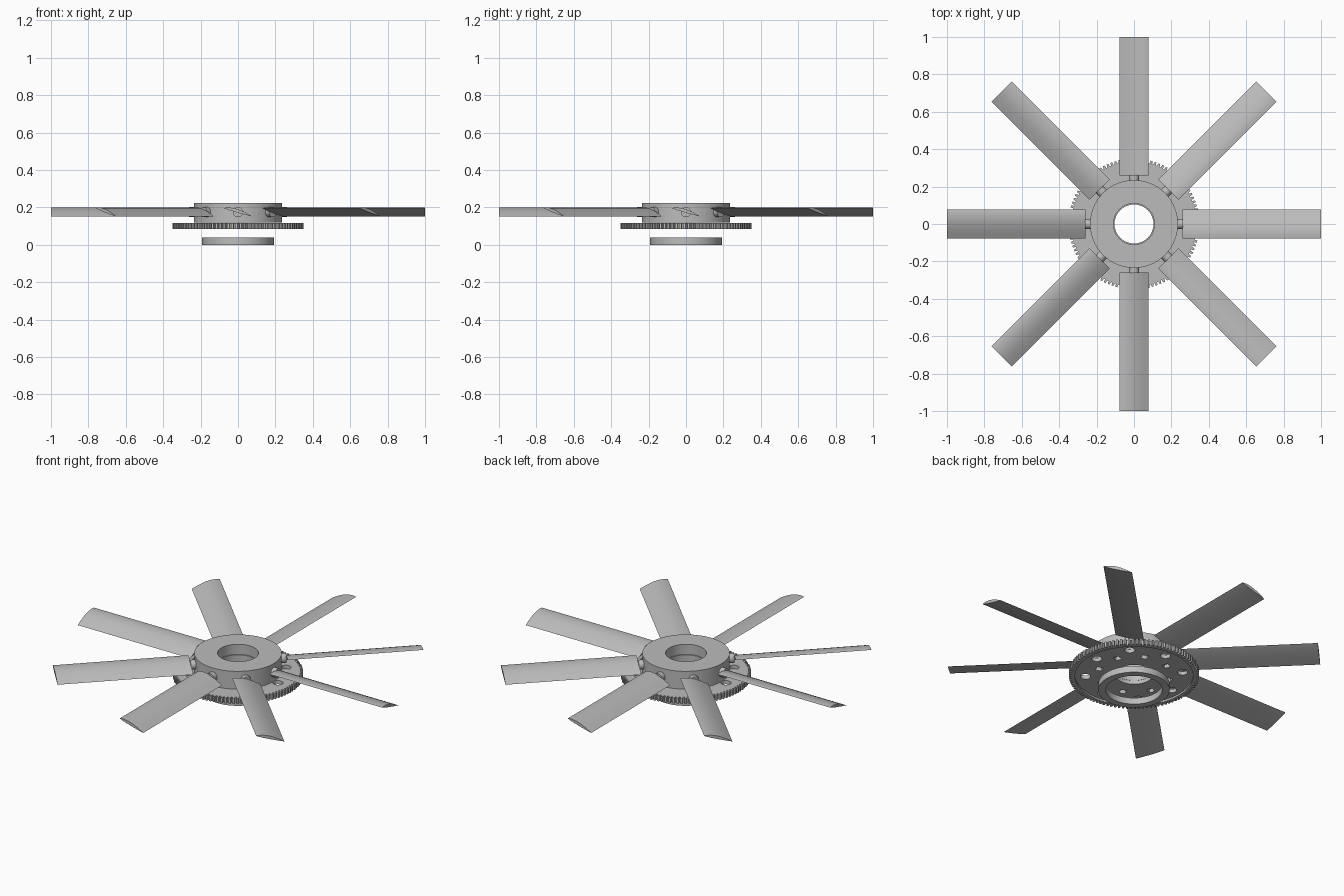
import bpy, bmesh, math
from mathutils import Matrix, Vector

if "Cube" in bpy.data.objects:
    bpy.data.objects.remove(bpy.data.objects["Cube"])

grey = bpy.data.materials.new("plain grey")
grey.use_nodes = True
COLOUR = (0.5, 0.5, 0.5, 1)
grey.diffuse_color = COLOUR
grey.node_tree.nodes["Principled BSDF"].inputs["Base Color"].default_value = COLOUR

BLADES = 8
TEETH = 100
MID_Z = 0.175


def finish(bm, name, smooth=True):
    bmesh.ops.recalc_face_normals(bm, faces=bm.faces)
    mesh = bpy.data.meshes.new(name)
    bm.to_mesh(mesh)
    bm.free()
    mesh.materials.append(grey)
    ob = bpy.data.objects.new(name, mesh)
    bpy.context.collection.objects.link(ob)
    bpy.ops.object.select_all(action="DESELECT")
    ob.select_set(True)
    bpy.context.view_layer.objects.active = ob
    if smooth:
        bpy.ops.object.shade_smooth_by_angle(angle=math.radians(30))
    return ob


def lathe(name, profile, steps=96):
    """Spin a closed (radius, height) profile around z."""
    bm = bmesh.new()
    rings = []
    for i in range(steps):
        a = math.tau * i / steps
        rings.append([bm.verts.new((r * math.cos(a), r * math.sin(a), z)) for r, z in profile])
    n = len(profile)
    for i in range(steps):
        p, q = rings[i], rings[(i + 1) % steps]
        for j in range(n):
            k = (j + 1) % n
            bm.faces.new((p[j], q[j], q[k], p[k]))
    return finish(bm, name)


# Hub with a stepped bore
lathe("hub", [(0.235, 0.119), (0.235, 0.225), (0.11, 0.225), (0.11, 0.165),
              (0.104, 0.165), (0.104, 0.119)])

# Loose lower ring
lathe("lower_ring", [(0.192, 0.0), (0.192, 0.038), (0.152, 0.038), (0.152, 0.0)])


# Toothed gear: each section steps between root and tip radius
def gear():
    bm = bmesh.new()
    sections = []
    for i in range(TEETH):
        for frac, outer in ((0.0, 0.334), (0.3, 0.334), (0.42, 0.35), (0.88, 0.35)):
            a = math.tau * (i + frac) / TEETH
            profile = [(outer, 0.085), (outer, 0.118), (0.104, 0.118),
                       (0.104, 0.096), (0.318, 0.096), (0.318, 0.085)]
            sections.append([bm.verts.new((r * math.cos(a), r * math.sin(a), z))
                             for r, z in profile])
    for i, p in enumerate(sections):
        q = sections[(i + 1) % len(sections)]
        for j in range(len(p)):
            k = (j + 1) % len(p)
            bm.faces.new((p[j], q[j], q[k], p[k]))
    return finish(bm, "gear", smooth=False)


# Holes through the gear web: round ones under the blades, square ones between
def hole_cutter():
    bm = bmesh.new()
    for i in range(BLADES):
        for radius, turn, sides, size in ((0.262, 0, 24, 0.028), (0.195, 0.5, 4, 0.025)):
            spin = Matrix.Rotation(math.tau * (i + turn) / BLADES, 4, "Z")
            place = spin @ Matrix.Translation((radius, 0, 0.1))
            bmesh.ops.create_cone(bm, cap_ends=True, segments=sides, radius1=size,
                                  radius2=size, depth=0.1,
                                  matrix=place @ Matrix.Rotation(math.pi / 4, 4, "Z"))
    return finish(bm, "hole_cutter", smooth=False)


cutter = hole_cutter()
wheel = gear()
cut = wheel.modifiers.new("holes", "BOOLEAN")
cut.operation = "DIFFERENCE"
cut.solver = "EXACT"
cut.object = cutter
bpy.ops.object.modifier_apply(modifier=cut.name)
bpy.data.objects.remove(cutter)
bpy.ops.object.shade_smooth_by_angle(angle=math.radians(20))


# Pitched blade section: arched top, nearly flat underside
def blade_section(steps=12):
    high, low = Vector((-0.077, 0.197)), Vector((0.077, 0.152))
    normal = Vector((0.28, 0.96))
    top, bottom = [], []
    for i in range(steps + 1):
        t = i / steps
        bulge = math.sin(math.pi * t ** 0.8)
        top.append(high.lerp(low, t) + normal * 0.015 * bulge)
        bottom.append(high.lerp(low, t) - normal * 0.003 * bulge)
    return top + bottom[-2:0:-1]


def blade(index):
    turn = Matrix.Rotation(math.tau * index / BLADES, 4, "Z")
    bm = bmesh.new()
    ends = [[bm.verts.new(turn @ Vector((x, p.x, p.y))) for p in blade_section()]
            for x in (0.259, 1.0)]
    n = len(ends[0])
    for j in range(n):
        k = (j + 1) % n
        bm.faces.new((ends[0][j], ends[0][k], ends[1][k], ends[1][j]))
    for loop in ends:
        bm.faces.new(loop)
    finish(bm, f"blade_{index + 1}")

    # Round stub joining the blade to the hub
    bm = bmesh.new()
    place = turn @ Matrix.Translation((0.245, 0, MID_Z)) @ Matrix.Rotation(math.pi / 2, 4, "Y")
    bmesh.ops.create_cone(bm, cap_ends=True, segments=32, radius1=0.027,
                          radius2=0.027, depth=0.034, matrix=place)
    finish(bm, f"blade_stub_{index + 1}")


for b in range(BLADES):
    blade(b)
